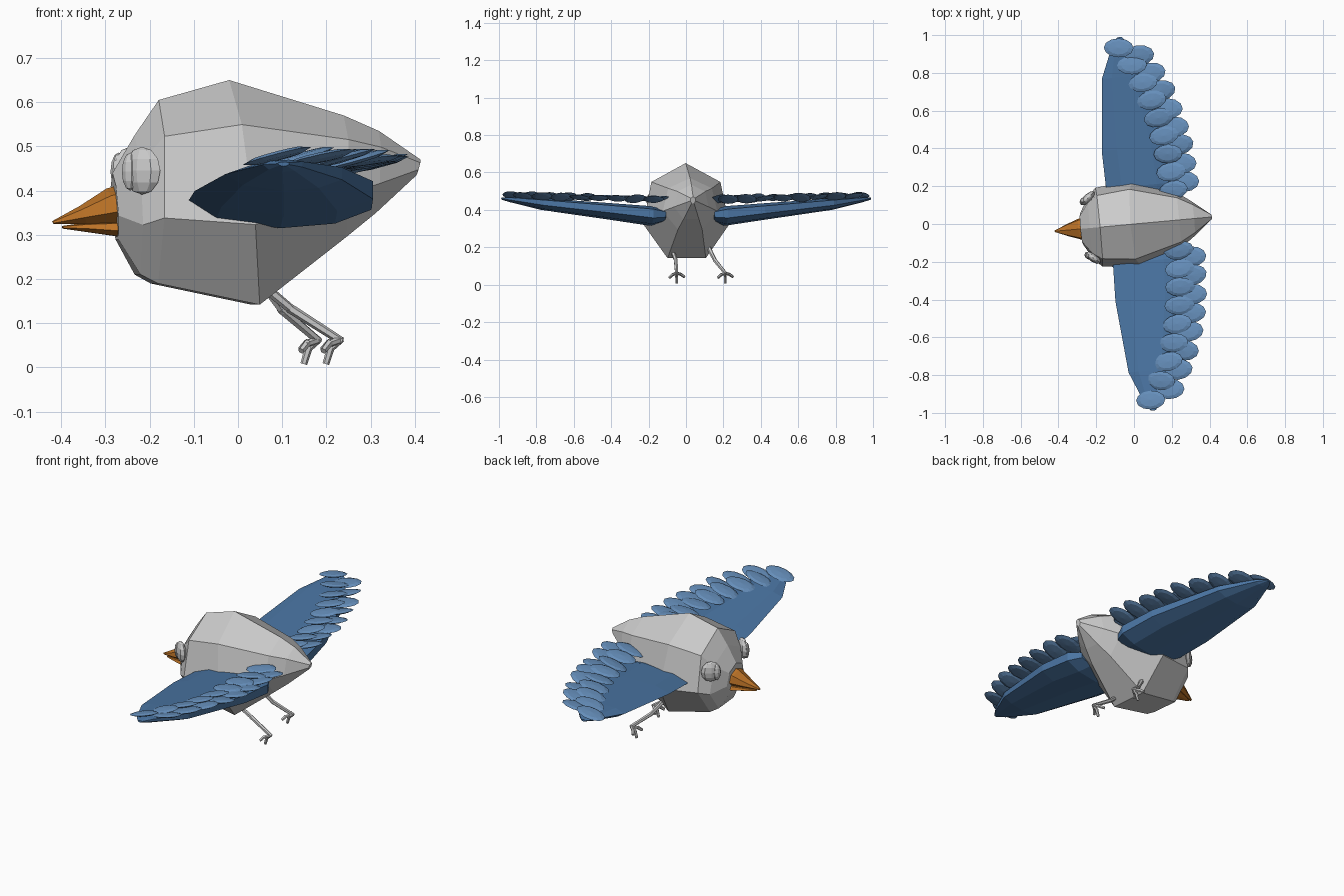
import bpy, bmesh, math, random
from mathutils import Matrix, Vector

if "Cube" in bpy.data.objects:
    bpy.data.objects.remove(bpy.data.objects["Cube"])

random.seed(4)
YAW = Matrix.Rotation(math.radians(5.2), 4, 'Z')   # the bird is turned slightly


def material(name, rgb):
    m = bpy.data.materials.new(name)
    m.diffuse_color = (*rgb, 1)
    m.use_nodes = True
    m.node_tree.nodes["Principled BSDF"].inputs["Base Color"].default_value = m.diffuse_color
    return m


WING = material("wing_blue", (0.07, 0.18, 0.37))
FEATHER = material("feather_blue", (0.13, 0.27, 0.49))
ORANGE = material("beak_orange", (0.50, 0.17, 0.02))


def finish(name, bm, mat=None, matrix=YAW):
    bmesh.ops.recalc_face_normals(bm, faces=bm.faces)
    bm.transform(matrix)
    me = bpy.data.meshes.new(name)
    bm.to_mesh(me)
    bm.free()
    if mat:
        me.materials.append(mat)
    ob = bpy.data.objects.new(name, me)
    bpy.context.collection.objects.link(ob)
    return ob


def loft(bm, rings):
    """Skin a list of equal-length point rings and cap both ends."""
    loops = [[bm.verts.new(p) for p in ring] for ring in rings]
    n = len(loops[0])
    for a, b in zip(loops, loops[1:]):
        for i in range(n):
            j = (i + 1) % n
            bm.faces.new((a[i], a[j], b[j], b[i]))
    bm.faces.new(loops[0])
    bm.faces.new(loops[-1])


def ring7(xt, xb, zt, zb, w, y0=0):
    """Seven-sided ring: one vertex on top, two at the bottom."""
    pts = []
    for i in range(7):
        a = math.radians(90 + i * 360 / 7)
        t = (math.sin(a) + 0.901) / 1.901
        pts.append((xb + (xt - xb) * t, y0 + w * math.cos(a), zb + (zt - zb) * t))
    return pts


# Body: egg-shaped loft from face to tail
bm = bmesh.new()
loft(bm, [ring7(*r) for r in [
    (-0.285, -0.275, 0.44, 0.29, 0.085),
    (-0.235, -0.228, 0.525, 0.21, 0.17),
    (-0.18, -0.19, 0.605, 0.19, 0.215),
    (-0.02, 0.04, 0.65, 0.142, 0.237),
    (0.24, 0.24, 0.57, 0.295, 0.15),
    (0.32, 0.31, 0.535, 0.35, 0.095),
    (0.415, 0.405, 0.47, 0.435, 0.015)]])
finish("body", bm)

# Beak: upper and lower halves
bm = bmesh.new()
loft(bm, [ring7(*r) for r in [
    (-0.26, -0.25, 0.415, 0.32, 0.062),
    (-0.298, -0.27, 0.405, 0.322, 0.06),
    (-0.36, -0.345, 0.365, 0.325, 0.034),
    (-0.422, -0.418, 0.331, 0.324, 0.005)]])
finish("upper_beak", bm, ORANGE)
bm = bmesh.new()
loft(bm, [ring7(*r) for r in [
    (-0.25, -0.25, 0.335, 0.293, 0.052),
    (-0.285, -0.27, 0.333, 0.296, 0.05),
    (-0.345, -0.34, 0.328, 0.306, 0.03),
    (-0.40, -0.398, 0.32, 0.314, 0.006)]])
finish("lower_beak", bm, ORANGE)

# Eyes: flattened balls with a narrower pupil towards the front
for s, side in ((1, "left"), (-1, "right")):
    for part, pos, size, aim in (
            ("eye", (-0.232, 0.158, 0.445), (0.05, 0.022, 0.054), 40),
            ("pupil", (-0.258, 0.146, 0.443), (0.022, 0.016, 0.043), 50)):
        bm = bmesh.new()
        bmesh.ops.create_uvsphere(bm, u_segments=8, v_segments=6, radius=1)
        m = (Matrix.Translation((pos[0], s * pos[1], pos[2]))
             @ Matrix.Rotation(math.radians(s * aim), 4, 'Z')
             @ Matrix.Diagonal((*size, 1)))
        finish(f"{side}_{part}", bm, None, YAW @ m)

# Wings: flattened loft, rising to the tip (span, lead x, trail x, low z, high z)
STATIONS = [(0.13, -0.09, 0.25, 0.335, 0.40), (0.2, -0.13, 0.285, 0.315, 0.42),
            (0.4, -0.135, 0.27, 0.345, 0.435), (0.78, -0.10, 0.165, 0.40, 0.462),
            (0.95, -0.03, 0.06, 0.442, 0.47), (0.992, 0.0, 0.025, 0.455, 0.465)]
# Wing section: chord fraction, height fraction
SECTION = [(0, 0.6), (0.2, 0.9), (0.65, 1), (1, 0.85), (1, 0.4), (0.8, 0.1), (0.5, 0), (0.15, 0.2)]


def feather(bm, x, y, z, length, width):
    m = (Matrix.Translation((x, y, z))
         @ Matrix.Rotation(math.radians(random.uniform(-8, 8)), 4, 'Z')
         @ Matrix.Rotation(math.radians(random.uniform(-18, -6)), 4, 'Y')
         @ Matrix.Rotation(math.radians(random.uniform(-8, 8)), 4, 'X')
         @ Matrix.Diagonal((length, width, 0.010, 1)))
    bmesh.ops.create_uvsphere(bm, u_segments=12, v_segments=4, radius=1, matrix=m)


for s, side in ((1, "left"), (-1, "right")):
    bm = bmesh.new()
    loft(bm, [[(xl + (xt - xl) * u, s * y, zb + (zt - zb) * v) for u, v in SECTION]
              for y, xl, xt, zb, zt in STATIONS])
    finish(f"{side}_wing", bm, WING)

    # Two overlapping rows of rounded feathers on the trailing edge
    bm = bmesh.new()
    for i in range(8):
        y = 0.2 + i * 0.098
        feather(bm, 0.285 - 0.26 * y ** 3, s * y, 0.452 + 0.025 * y, 0.085, 0.055)
    for i in range(9):
        y = 0.16 + i * 0.097
        feather(bm, 0.225 - 0.27 * y ** 3, s * y, 0.455 + 0.025 * y, 0.08, 0.05)
    finish(f"{side}_feathers", bm, FEATHER)


# Legs: thin six-sided rods, with three toes each
def rod(bm, a, b, r):
    a, b = Vector(a), Vector(b)
    d = b - a
    m = Matrix.Translation((a + b) / 2) @ d.to_track_quat('Z', 'Y').to_matrix().to_4x4()
    bmesh.ops.create_cone(bm, cap_ends=True, segments=6, radius1=r, radius2=r * 0.85,
                          depth=d.length + r, matrix=m)


for side, hip, knee, foot in (
        ("left", (0.05, 0.12, 0.20), (0.10, 0.155, 0.13), (0.18, 0.21, 0.062)),
        ("right", (0.05, -0.075, 0.19), (0.12, -0.055, 0.132), (0.23, -0.05, 0.062))):
    bm = bmesh.new()
    rod(bm, hip, knee, 0.012)
    rod(bm, knee, foot, 0.011)
    for dx, dy, dz in ((-0.035, -0.036, -0.022), (-0.03, 0.0, -0.05), (-0.035, 0.038, -0.018)):
        mid = (foot[0] + dx * 0.7, foot[1] + dy * 0.6, foot[2] + dz * 0.4)
        rod(bm, foot, mid, 0.009)
        rod(bm, mid, (foot[0] + dx, foot[1] + dy, foot[2] + dz), 0.009)
    finish(f"{side}_leg", bm, None, Matrix())
